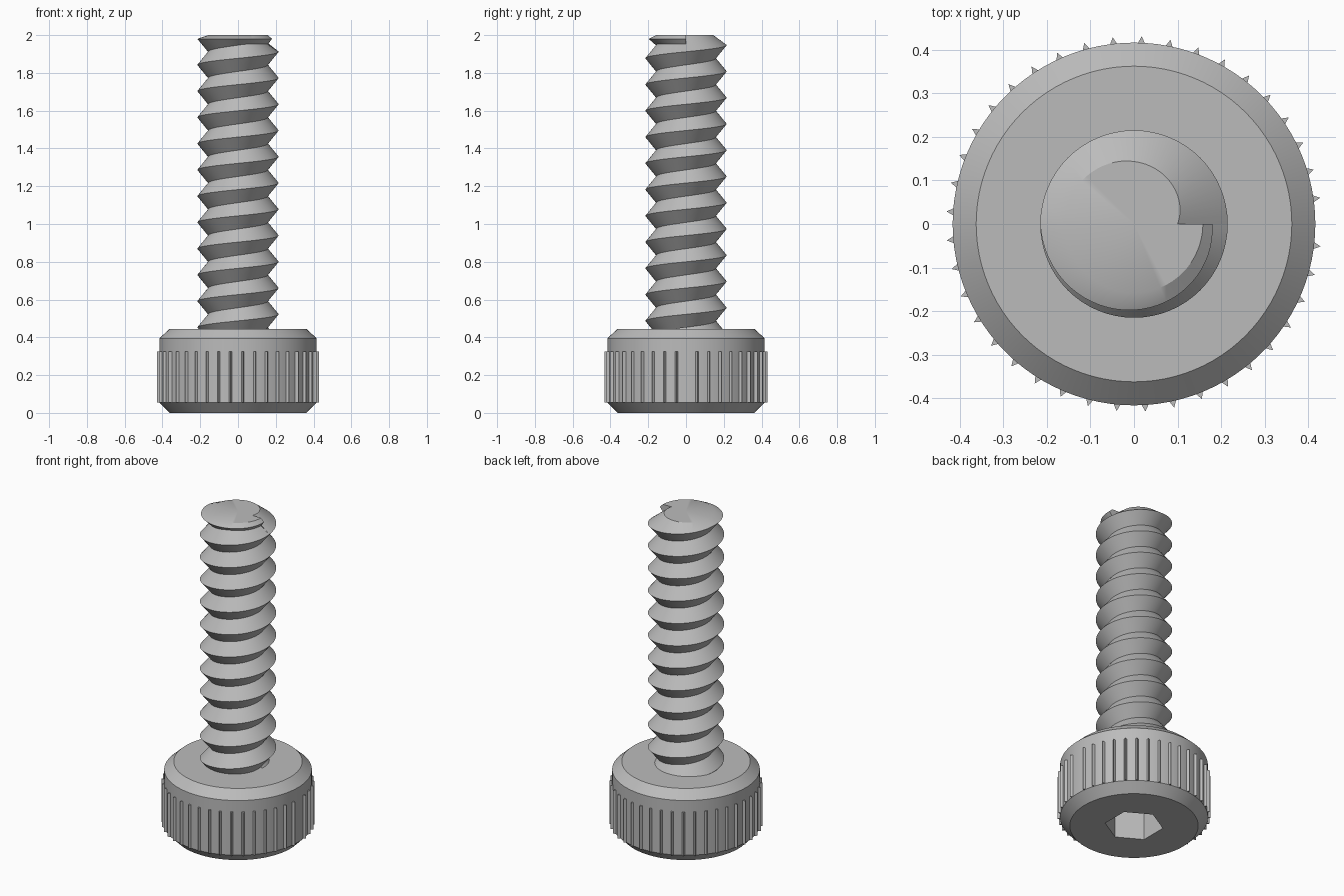
import bpy, bmesh
from math import sin, cos, pi, radians

cube = bpy.data.objects.get("Cube")
if cube:
    bpy.data.objects.remove(cube, do_unlink=True)

steel = bpy.data.materials.new("grey_steel")
steel.use_nodes = True
GREY = (0.5, 0.5, 0.5, 1)
steel.diffuse_color = GREY
steel.node_tree.nodes["Principled BSDF"].inputs["Base Color"].default_value = GREY


def polar(r, angle, z):
    return (r * cos(angle), r * sin(angle), z)


def ring(bm, r, z, sides, start=0.0):
    return [bm.verts.new(polar(r, start + 2 * pi * i / sides, z)) for i in range(sides)]


def bridge(bm, low, high):
    n = len(low)
    for i in range(n):
        j = (i + 1) % n
        bm.faces.new((low[i], low[j], high[j], high[i]))


def loop_edges(bm, verts):
    return [bm.edges.get((v, verts[i - 1])) for i, v in enumerate(verts)]


def finish(bm, name):
    bmesh.ops.remove_doubles(bm, verts=bm.verts, dist=1e-5)
    bmesh.ops.recalc_face_normals(bm, faces=bm.faces)
    mesh = bpy.data.meshes.new(name)
    bm.to_mesh(mesh)
    bm.free()
    mesh.materials.append(steel)
    obj = bpy.data.objects.new(name, mesh)
    bpy.context.collection.objects.link(obj)
    bpy.ops.object.select_all(action='DESELECT')
    obj.select_set(True)
    bpy.context.view_layer.objects.active = obj
    bpy.ops.object.shade_smooth_by_angle(angle=radians(30))


# Head: chamfered cylinder with a hexagonal socket in its underside
bm = bmesh.new()
rings = [ring(bm, r, z, 96) for r, z in ((0.362, 0), (0.416, 0.055), (0.416, 0.395), (0.362, 0.445))]
for low, high in zip(rings, rings[1:]):
    bridge(bm, low, high)
bm.faces.new(rings[-1])
mouth = ring(bm, 0.165, 0, 6, pi / 6)
floor = ring(bm, 0.165, 0.25, 6, pi / 6)
bridge(bm, mouth, floor)
bm.faces.new(floor)
bmesh.ops.triangle_fill(bm, use_beauty=True, edges=loop_edges(bm, rings[0]) + loop_edges(bm, mouth))
finish(bm, "socket_head")

# Grip ridges: triangular bars around the head, with one wider gap at +x
bm = bmesh.new()
for i in range(40):
    a = radians(8 + 8.85 * i)
    section = ((0.41, a - 0.026), (0.431, a), (0.41, a + 0.026))
    ends = [[bm.verts.new(polar(r, t, z)) for r, t in section] for z in (0.055, 0.325)]
    bridge(bm, *ends)
    for end in ends:
        bm.faces.new(end)
finish(bm, "grip_ridges")

# Threaded shank: one V profile swept up a helix, run out against the flat tip
PITCH, TURNS, N = 0.139, 12, 64
LAST = (TURNS - 1) * N
END = TURNS * N
CREST_R, ROOT_R, TIP_Z = 0.215, 0.158, 2.0


def crest(s):
    fade = max(0, (s - LAST) / N - 0.5) * 2
    return polar(CREST_R - 0.035 * fade, 2 * pi * s / N,
                 min(1.912 + PITCH * (s - LAST) / N, 1.98))


def root(s):
    return polar(ROOT_R, 2 * pi * s / N,
                 min(1.912 + PITCH * ((s - LAST) / N - 0.5), 1.952))


def tip(s):
    t = min(1, (s - LAST) / N * 2)
    return polar(0.1 + 0.058 * (1 - (1 - t) ** 2), 2 * pi * s / N, TIP_Z)


bm = bmesh.new()


def face(*points):
    bm.faces.new([bm.verts.new(p) for p in points])


for s in range(END):
    face(root(s), root(s + 1), crest(s + 1), crest(s))
    if s < LAST:
        face(crest(s), crest(s + 1), root(s + 1 + N), root(s + N))
    else:
        face(crest(s), crest(s + 1), tip(s + 1), tip(s))
        face(tip(s), tip(s + 1), (0, 0, TIP_Z))
# Step where the thread ends
face(root(END), crest(END), tip(END), tip(LAST))
finish(bm, "threaded_shank")
